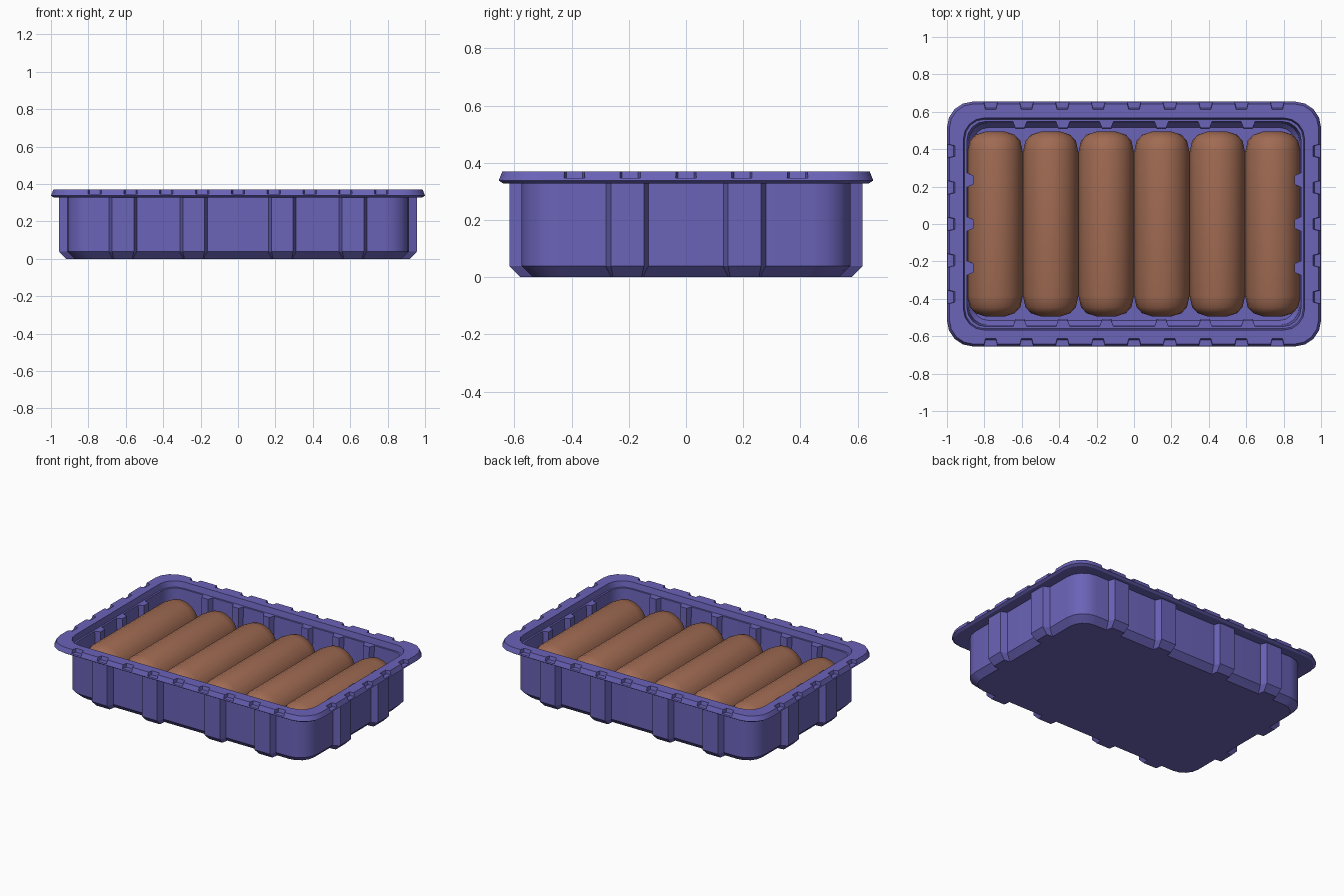
import bpy, bmesh, math
from mathutils import Matrix, Vector

if "Cube" in bpy.data.objects:
    bpy.data.objects.remove(bpy.data.objects["Cube"])


def material(name, col):
    m = bpy.data.materials.new(name)
    m.diffuse_color = (*col, 1)
    m.use_nodes = True
    m.node_tree.nodes["Principled BSDF"].inputs["Base Color"].default_value = m.diffuse_color
    return m


PURPLE = material("purple plastic", (0.145, 0.125, 0.48))
BROWN = material("sausage brown", (0.35, 0.145, 0.085))


def loft(bm, rings):
    """Closed solid through rings of equal point count."""
    loops = [[bm.verts.new(p) for p in r] for r in rings]
    n = len(loops[0])
    for a, b in zip(loops, loops[1:]):
        for i in range(n):
            j = (i + 1) % n
            bm.faces.new((a[i], a[j], b[j], b[i]))
    bm.faces.new(loops[0][::-1])
    bm.faces.new(loops[-1])


def finish(bm, name, mat, smooth=None):
    bmesh.ops.recalc_face_normals(bm, faces=bm.faces)
    me = bpy.data.meshes.new(name)
    bm.to_mesh(me)
    bm.free()
    me.materials.append(mat)
    ob = bpy.data.objects.new(name, me)
    bpy.context.collection.objects.link(ob)
    bpy.ops.object.select_all(action='DESELECT')
    ob.select_set(True)
    bpy.context.view_layer.objects.active = ob
    if smooth:
        bpy.ops.object.shade_smooth_by_angle(angle=math.radians(smooth))
    return ob


def rounded(hx, hy, z, r, seg=4):
    pts = []
    for k, (sx, sy) in enumerate([(1, 1), (-1, 1), (-1, -1), (1, -1)]):
        for i in range(seg + 1):
            a = math.pi / 2 * (k + i / seg)
            pts.append((sx * (hx - r) + r * math.cos(a),
                        sy * (hy - r) + r * math.sin(a), z))
    return pts


def side_blocks(long_us, short_us, half, sections):
    """Tapered blocks on all four walls. Each section is
    (z, depth_a, half_width_a, depth_b, half_width_b), depths relative to the wall."""
    bm = bmesh.new()
    for k in range(4):
        rot = Matrix.Rotation(k * math.pi / 2, 3, 'Z')
        wall = half[1] if k % 2 == 0 else half[0]
        for u in (long_us if k % 2 == 0 else short_us):
            loft(bm, [[rot @ Vector((u + s * w, -(wall + d), z))
                       for s, d, w in ((-1, da, wa), (1, da, wa), (1, db, wb), (-1, db, wb))]
                      for z, da, wa, db, wb in sections])
    return bm


# Tray shell: up the outside, over the rim, down the inside
bm = bmesh.new()
loft(bm, [rounded(*p) for p in [
    (.875, .535, 0, .11), (.915, .575, .04, .13), (.915, .575, .33, .13),
    (.985, .64, .328, .13), (1.0, .655, .338, .14), (.987, .642, .37, .13),
    (.912, .567, .37, .11), (.905, .56, .33, .105), (.893, .548, .33, .1),
    (.885, .54, .06, .1), (.86, .515, .03, .08)]])
tray = finish(bm, "tray", PURPLE)

# Notches cut in the outer edge of the rim
bm = side_blocks([i * .1915 for i in range(-4, 5)], [i * .195 for i in range(-2, 3)],
                 (1.0, .655), [(.346, .02, .042, -.035, .028), (.40, .02, .046, -.05, .028)])
cutter = finish(bm, "notch_cutter", PURPLE)
cutter.hide_render = True
mod = tray.modifiers.new("notches", 'BOOLEAN')
mod.operation = 'DIFFERENCE'
mod.solver = 'EXACT'
mod.object = cutter
bpy.context.view_layer.objects.active = tray
bpy.ops.object.modifier_apply(modifier=mod.name)
bpy.data.objects.remove(cutter)
bpy.ops.object.select_all(action='DESELECT')
tray.select_set(True)
bpy.ops.object.shade_smooth_by_angle(angle=math.radians(28))

# Stiffening ribs outside the walls
bm = side_blocks([-.615, -.237, .237, .615], [-.205, .205], (.915, .575),
                 [(0, -.06, .06, .004, .05), (.04, -.01, .078, .043, .058),
                  (.331, -.01, .078, .043, .058)])
finish(bm, "outer_ribs", PURPLE)

# Small ribs inside the walls
bm = side_blocks([-.61, -.38, -.147, .147, .38, .61], [-.235, 0, .235], (.893, .548),
                 [(.025, .005, .04, -.04, .024), (.33, .005, .04, -.035, .024)])
finish(bm, "inner_ribs", PURPLE)

# Six sausages side by side
profile = [(.05, .495), (.105, .477), (.135, .445), (.148, .385)]
profile += [(r, -y) for r, y in reversed(profile)]
for n in range(6):
    x = (n - 2.5) * .297
    bm = bmesh.new()
    loft(bm, [[(x + r * math.cos(t * math.pi / 10), y, .177 + r * math.sin(t * math.pi / 10))
               for t in range(20)] for r, y in profile])
    finish(bm, f"sausage_{n + 1}", BROWN, 60)
